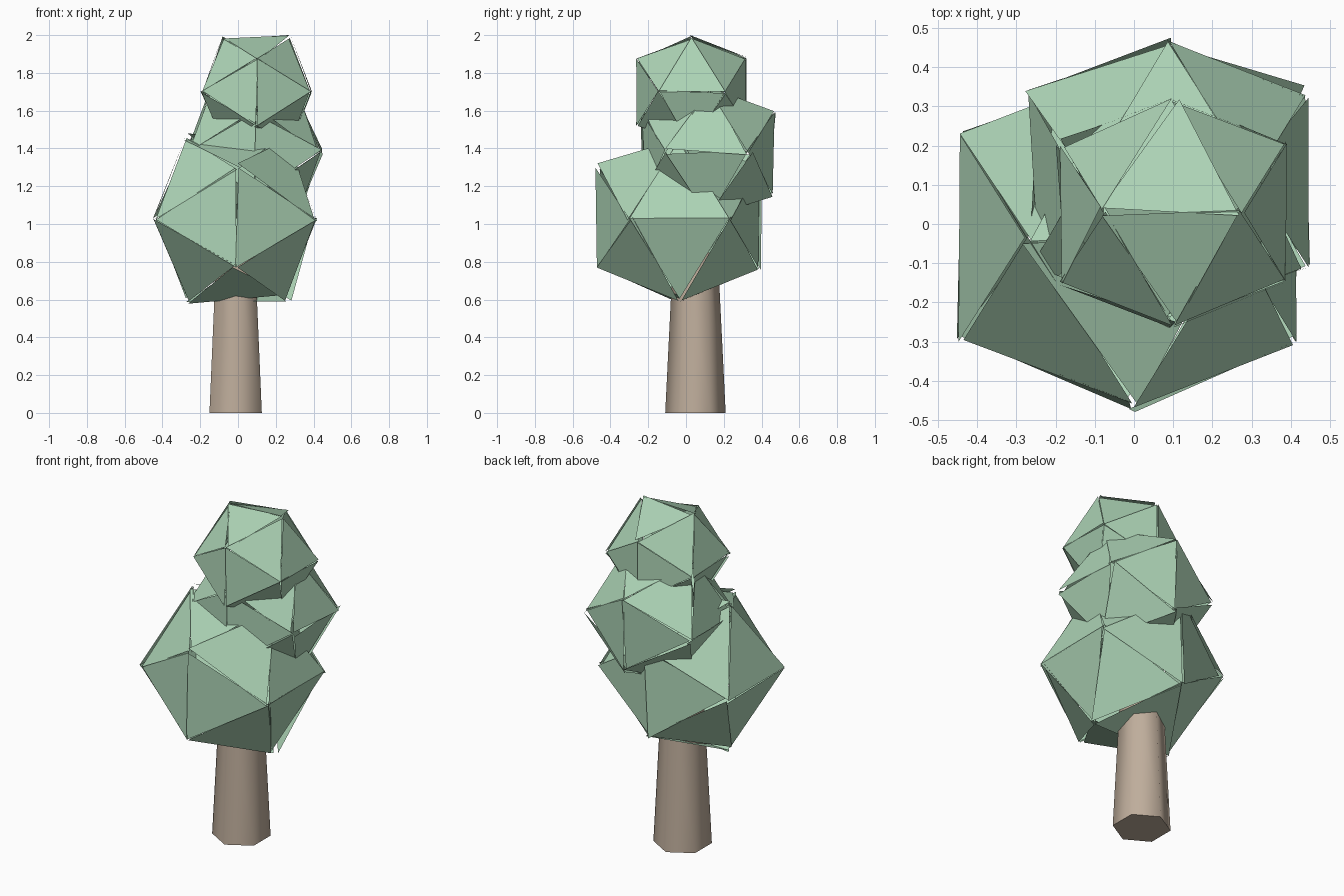
import bpy, bmesh, random
from math import radians, sqrt
from mathutils import Vector, Matrix

if "Cube" in bpy.data.objects:
    bpy.data.objects.remove(bpy.data.objects["Cube"])

random.seed(4)
PHI = (1 + sqrt(5)) / 2


def material(name, rgb):
    m = bpy.data.materials.new(name)
    m.diffuse_color = (*rgb, 1)
    m.use_nodes = True
    m.node_tree.nodes["Principled BSDF"].inputs["Base Color"].default_value = m.diffuse_color
    return m


def add_object(name, bm, mat):
    mesh = bpy.data.meshes.new(name)
    bm.to_mesh(mesh)
    bm.free()
    mesh.materials.append(mat)
    ob = bpy.data.objects.new(name, mesh)
    bpy.context.collection.objects.link(ob)
    return ob


leaf = material("leaf_green", (0.42, 0.66, 0.47))
bark = material("bark_brown", (0.52, 0.42, 0.33))


# Foliage: icosahedron whose faces are split apart and tilted a little
def foliage(name, centre, s):
    c = Vector(centre)
    ico = bmesh.new()
    for a in (-s, s):
        for b in (-s * PHI, s * PHI):
            for co in ((0, b, a), (a, 0, b), (b, a, 0)):
                ico.verts.new(co)
    bmesh.ops.convex_hull(ico, input=ico.verts[:])
    ico.normal_update()
    out = bmesh.new()
    for f in ico.faces:
        mid = f.calc_center_median()
        n = mid.normalized()
        axis = Vector([random.uniform(-1, 1) for _ in range(3)]).normalized()
        rot = Matrix.Rotation(radians(random.uniform(-6, 6)), 3, axis)
        shift = n * random.uniform(-0.03, 0.03) * s
        pts = [c + mid + shift + rot @ (v.co - mid) for v in f.verts]
        if (pts[1] - pts[0]).cross(pts[2] - pts[0]).dot(n) < 0:
            pts.reverse()
        for p in pts:
            p.z = min(p.z, 2.0)
        out.faces.new([out.verts.new(p) for p in pts])
    ico.free()
    return add_object(name, out, leaf)


foliage("lower_foliage", (-0.01, -0.035, 1.03), 0.265)
foliage("middle_foliage", (0.09, 0.115, 1.38), 0.217)
foliage("upper_foliage", (0.1, 0.03, 1.7), 0.177)

# Trunk: tapered six-sided column with corners on the front and back
H = 0.85
bm = bmesh.new()
bmesh.ops.create_cone(bm, cap_ends=True, segments=6, radius1=0.16, radius2=0.118, depth=H,
                      matrix=Matrix.Translation((-0.0125, 0.05, H / 2)))
trunk = add_object("trunk", bm, bark)
bpy.context.view_layer.objects.active = trunk
trunk.select_set(True)
bpy.ops.object.shade_smooth_by_angle(angle=radians(70))
